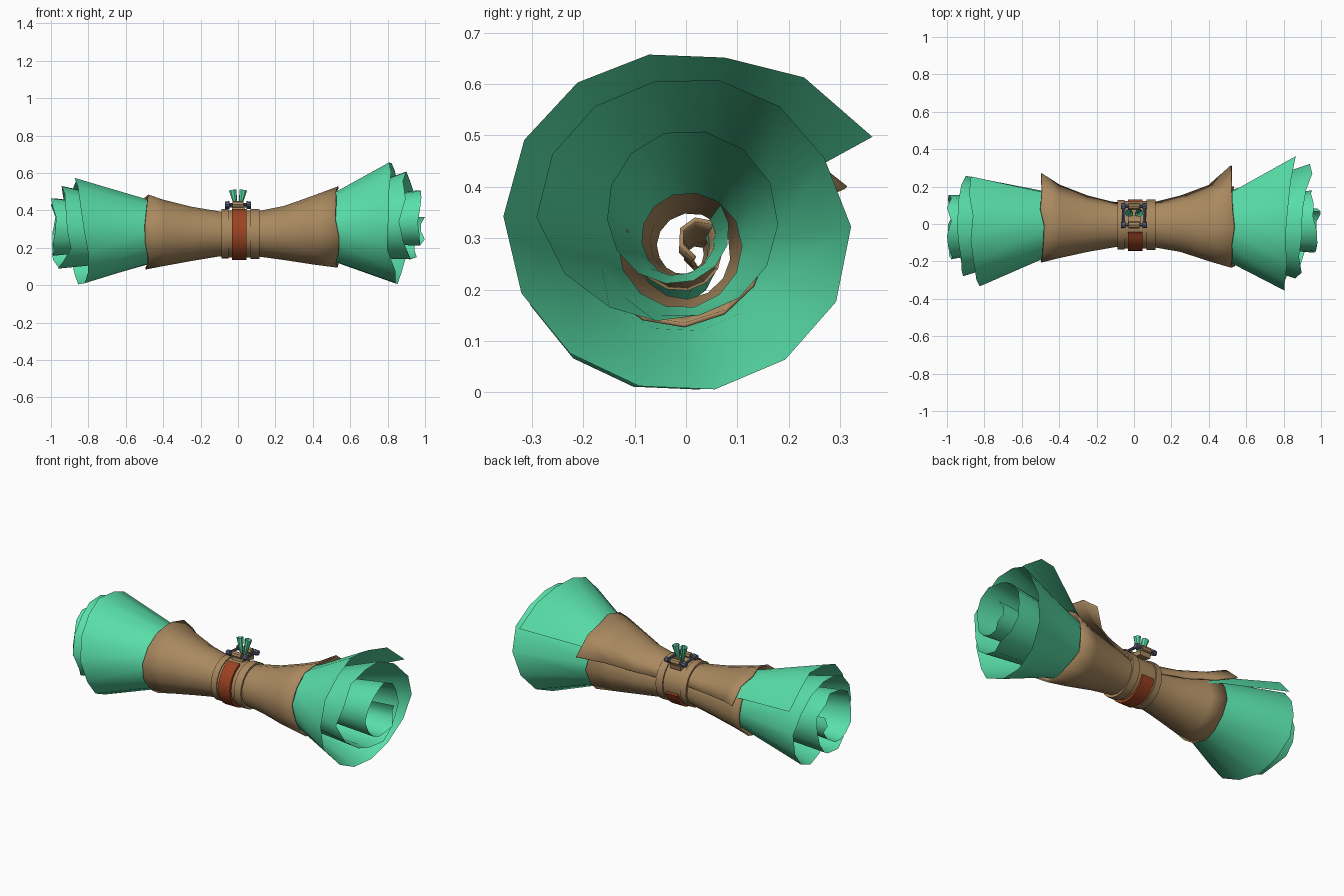
import bpy, bmesh, math, random
from mathutils import Vector, Matrix

random.seed(4)
cube = bpy.data.objects.get("Cube")
if cube:
    bpy.data.objects.remove(cube, do_unlink=True)


def material(name, rgb):
    m = bpy.data.materials.new(name)
    m.use_nodes = True
    m.diffuse_color = (*rgb, 1)
    m.node_tree.nodes["Principled BSDF"].inputs["Base Color"].default_value = (*rgb, 1)
    return m


BARK = material("tan bark", (0.40, 0.25, 0.115))
LEAF = material("mint leaf", (0.10, 0.74, 0.40))
RED = material("rust red", (0.33, 0.055, 0.016))
SLATE = material("slate metal", (0.10, 0.12, 0.19))


def finish(name, bm, mat, angle=40, thickness=0):
    bmesh.ops.recalc_face_normals(bm, faces=bm.faces)
    mesh = bpy.data.meshes.new(name)
    bm.to_mesh(mesh)
    bm.free()
    ob = bpy.data.objects.new(name, mesh)
    bpy.context.collection.objects.link(ob)
    mesh.materials.append(mat)
    if thickness:
        mod = ob.modifiers.new("thickness", "SOLIDIFY")
        mod.thickness, mod.offset = thickness, 0
    bpy.ops.object.select_all(action="DESELECT")
    ob.select_set(True)
    bpy.context.view_layer.objects.active = ob
    bpy.ops.object.shade_smooth_by_angle(angle=math.radians(angle))
    return ob


def interpolate(table, t):
    for (a, fa), (b, fb) in zip(table, table[1:]):
        if t <= b:
            return fa + (fb - fa) * (t - a) / (b - a)
    return table[-1][1]


# Radius factors of the rolled sheets against the number of turns inward
OUTER = [(0, 1), (0.2, 1), (0.4, 1.06), (0.65, 1), (0.9, 1.03), (1, 0.92), (1.2, 0.84),
         (1.42, 0.87)]
BARK_ROLL = OUTER + [(1.7, 0.86), (2, 0.78), (2.2, 0.68), (2.5, 0.5), (3, 0.32), (3.3, -0.3)]
LEFT_TIP = OUTER + [(1.56, 0.67), (1.7, 0.56), (2, 0.57), (2.2, 0.54), (2.4, 0.45),
                    (2.7, 0.36), (3, 0.25)]
RIGHT_TIP = OUTER + [(1.6, 0.74), (1.8, 0.66), (2.2, 0.62), (2.6, 0.5), (3, 0.28)]


def rolled_sheet(name, sections, start, mat, turns, tip_roll, end_shift, thickness=0, per_turn=14):
    """Spiral sheet around x; each section is (x, radius, centre y, centre z, flap flare)."""
    bm = bmesh.new()
    columns = []
    for i in range(round(turns * per_turn) + 1):
        t = i / per_turn
        ang = math.radians(start) + t * math.tau
        col = []
        for k, (x, r, cy, cz, flare) in enumerate(sections):
            table = tip_roll if k == len(sections) - 1 else BARK_ROLL
            rad = r * interpolate(table, t) * (1 + (flare - 1) * max(0, 1 - t * 7))
            x += end_shift(t, k, len(sections))
            col.append(bm.verts.new((x, cy + rad * math.cos(ang), cz + rad * math.sin(ang))))
        columns.append(col)
    for a, b in zip(columns, columns[1:]):
        for k in range(len(a) - 1):
            bm.faces.new((a[k], a[k + 1], b[k + 1], b[k]))
    return finish(name, bm, mat, 50, thickness)


# Bark wrapper, pinched at the waist, ends slightly ragged
def ragged(t, k, n):
    return random.uniform(-0.012, 0.012) if k in (0, n - 1) else 0


rolled_sheet("bark_wrapper", [
    (-0.49, 0.195, 0, 0.285, 1.43), (-0.40, 0.172, 0, 0.28, 1.25),
    (-0.25, 0.14, 0, 0.275, 1.1), (-0.1, 0.115, 0, 0.275, 1),
    (0.1, 0.115, 0, 0.275, 1), (0.25, 0.14, 0, 0.28, 1.1),
    (0.40, 0.178, -0.01, 0.295, 1.25), (0.53, 0.212, -0.01, 0.312, 1.57)],
    15, BARK, 3.3, BARK_ROLL, ragged, 0.009)


# Leaves flaring out of both ends; the inner turns reach further out
def leaf_tip(side, reach):
    def shift(t, k, n):
        if k < n - 1:
            return 0
        return side * min(interpolate(reach, t) + random.uniform(-0.015, 0.015), 0.16)
    return shift


rolled_sheet("left_leaf", [
    (0.35, 0.145, -0.007, 0.288, 1), (0.53, 0.194, -0.01, 0.312, 1.05),
    (0.84, 0.33, -0.008, 0.332, 1.23)], 24, LEAF, 3, LEFT_TIP,
    leaf_tip(1, [(0, 0.03), (0.25, -0.03), (0.5, -0.03), (0.75, 0.03), (0.95, 0.12),
                 (1.2, 0.06), (1.45, 0.03), (1.7, 0.1), (2, 0.12), (3, 0.155)]))
rolled_sheet("right_leaf", [
    (-0.35, 0.143, 0, 0.278, 1), (-0.49, 0.178, 0, 0.285, 1.05),
    (-0.84, 0.288, -0.03, 0.29, 1.08)], 24, LEAF, 3, RIGHT_TIP,
    leaf_tip(-1, [(0, 0.03), (0.25, 0.02), (0.5, -0.04), (0.75, 0.01), (0.95, 0.07),
                  (1.15, 0.1), (1.5, 0.06), (1.7, 0.13), (2, 0.15), (3, 0.14)]))


# Bands around the waist
def band(name, x0, x1, r0, r1, mat, a0=0, a1=360, steps=20):
    bm = bmesh.new()
    full = a1 - a0 == 360
    rings = []
    for i in range(steps if full else steps + 1):
        a = math.radians(a0 + (a1 - a0) * i / steps)
        rings.append([bm.verts.new((x, r * math.cos(a) - 0.004, 0.275 + r * math.sin(a)))
                      for x, r in ((x0, r0), (x0, r1), (x1, r1), (x1, r0))])
    pairs = list(zip(rings, rings[1:])) + ([(rings[-1], rings[0])] if full else [])
    for a, b in pairs:
        for k in range(4):
            j = (k + 1) % 4
            bm.faces.new((a[k], a[j], b[j], b[k]))
    if not full:
        bm.faces.new(rings[0])
        bm.faces.new(rings[-1])
    return finish(name, bm, mat)


band("right_collar", -0.088, -0.05, 0.112, 0.132, BARK)
band("left_collar", 0.068, 0.114, 0.112, 0.134, BARK)
band("inner_strap", -0.055, 0.072, 0.112, 0.126, BARK)
band("red_strap", -0.032, 0.045, 0.12, 0.14, RED, 108, 345)


# Clasp on top: plate, pins with knobs, and side bars
def rod(name, a, b, r0, r1, mat, sides=8, caps=True):
    a, b = Vector(a), Vector(b)
    d = b - a
    place = Matrix.Translation((a + b) / 2) @ d.to_track_quat("Z", "Y").to_matrix().to_4x4()
    bm = bmesh.new()
    bmesh.ops.create_cone(bm, cap_ends=caps, segments=sides, radius1=r0, radius2=r1,
                          depth=d.length, matrix=place)
    return finish(name, bm, mat)


bm = bmesh.new()
bmesh.ops.create_cube(bm, size=1, matrix=Matrix.Translation((0.003, 0.045, 0.402))
                      @ Matrix.Rotation(-0.2, 4, "X") @ Matrix.Diagonal((0.07, 0.11, 0.025, 1)))
finish("clasp_plate", bm, BARK)
for label, y, z in (("front", -0.005, 0.432), ("back", 0.095, 0.424)):
    rod(label + "_pin", (-0.06, y, z), (0.06, y, z), 0.009, 0.009, SLATE)
    rod(label + "_toggle", (-0.03, y, z), (0.03, y, z), 0.018, 0.018, BARK)
    for side, s in (("right", -1), ("left", 1)):
        rod(f"{label}_{side}_knob", (s * 0.045, y, z), (s * 0.07, y, z), 0.018, 0.015, SLATE)
for side, s in (("right", -1), ("left", 1)):
    rod(side + "_bar", (s * 0.055, -0.005, 0.432), (s * 0.055, 0.095, 0.424),
        0.008, 0.008, SLATE)
    # Small flared sprout
    rod(side + "_sprout", (s * 0.012, 0.05, 0.42), (s * 0.028, 0.06, 0.508),
        0.008, 0.021, LEAF, caps=False)
